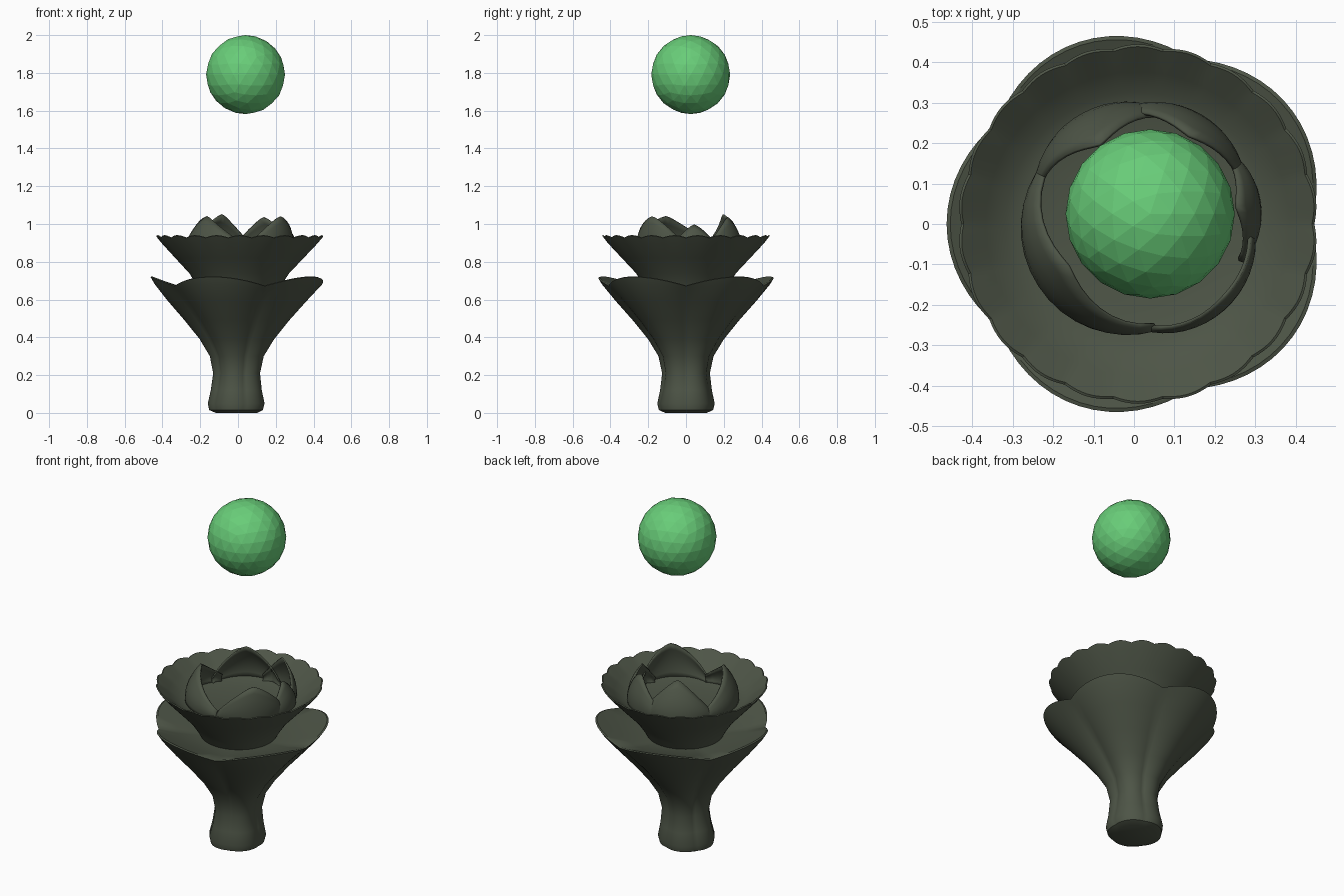
import bpy
import bmesh
from math import sin, cos, pi, radians, tau

if "Cube" in bpy.data.objects:
    bpy.data.objects.remove(bpy.data.objects["Cube"])


def material(name, colour):
    m = bpy.data.materials.new(name)
    m.use_nodes = True
    m.diffuse_color = colour
    m.node_tree.nodes["Principled BSDF"].inputs["Base Color"].default_value = colour
    return m


leaf = material("dark moss green", (0.075, 0.09, 0.062, 1))
glow = material("bright green", (0.14, 0.61, 0.19, 1))


def finish(name, bm, mat, smooth=True):
    bmesh.ops.recalc_face_normals(bm, faces=bm.faces)
    mesh = bpy.data.meshes.new(name)
    bm.to_mesh(mesh)
    bm.free()
    mesh.materials.append(mat)
    ob = bpy.data.objects.new(name, mesh)
    bpy.context.collection.objects.link(ob)
    if smooth:
        bpy.ops.object.select_all(action="DESELECT")
        ob.select_set(True)
        bpy.context.view_layer.objects.active = ob
        bpy.ops.object.shade_smooth_by_angle(angle=radians(35))
    return ob


def lathe(name, profile, segments, wave, lean):
    """Spin (radius, height, radial wave, vertical wave) rows into a closed skin."""
    bm = bmesh.new()
    rings = []
    for r, z, wr, wz in profile:
        ring = []
        for i in range(segments):
            a = tau * i / segments
            w = wave(a)
            ring.append(bm.verts.new((lean * (z - 0.3) + (r + wr * w) * cos(a),
                                      (r + wr * w) * sin(a), z + wz * w)))
        rings.append(ring)
    for low, high in zip(rings, rings[1:]):
        for i in range(segments):
            j = (i + 1) % segments
            bm.faces.new((low[i], low[j], high[j], high[i]))
    bm.faces.new(rings[0])
    bm.faces.new(rings[-1])
    return finish(name, bm, leaf)


# Five broad lobes with creased valleys on the stem and lower cup
def five_lobes(a):
    return 2 * abs(cos(2.5 * (a - radians(36)))) - 1.1


lathe("stem_and_lower_cup", [
    (0.11, 0, 0, 0), (0.142, 0.015, 0.004, 0), (0.15, 0.05, 0.004, 0),
    (0.134, 0.12, 0.006, 0), (0.122, 0.21, 0.008, 0), (0.14, 0.3, 0.01, 0),
    (0.194, 0.39, 0.012, 0), (0.274, 0.49, 0.015, 0), (0.363, 0.59, 0.02, 0.006),
    (0.43, 0.667, 0.024, 0.018), (0.453, 0.698, 0.022, 0.024),
    (0.444, 0.701, 0.022, 0.024), (0.34, 0.668, 0.015, 0.012), (0.2, 0.64, 0, 0),
], 80, five_lobes, 0.025)


# Flared upper cup with a scalloped rim
def scallops(a):
    return 2 * abs(sin(11 * a)) - 1


lathe("upper_cup", [
    (0.18, 0.6, 0, 0), (0.225, 0.68, 0, 0), (0.265, 0.74, 0, 0),
    (0.34, 0.82, 0, 0), (0.41, 0.895, 0.002, 0.002), (0.44, 0.932, 0.004, 0.006),
    (0.434, 0.935, 0.004, 0.006), (0.375, 0.89, 0, 0), (0.325, 0.85, 0, 0),
    (0.29, 0.84, 0, 0), (0.2, 0.82, 0, 0),
], 176, scallops, 0.015)


# Pointed inner petals, curled around the middle
def petal(name, angle, half_width, top, tip_radius):
    bm = bmesh.new()
    cols, rows, base = 16, 6, 0.83
    grid = []
    for i in range(cols + 1):
        u = 2 * i / cols - 1
        a = radians(angle + half_width * u)
        height = (top - base) * (1 - 0.8 * abs(u) ** 1.4)
        column = []
        for j in range(rows + 1):
            t = j / rows
            lean = t * height / (top - base)
            r = (0.295 + 0.01 * sin(pi * t) + (tip_radius - 0.295) * lean ** 1.7
                 - 0.03 * u * u)
            column.append(bm.verts.new((0.015 + r * cos(a), 0.01 + r * sin(a),
                                        base + height * t)))
        grid.append(column)
    for left, right in zip(grid, grid[1:]):
        for j in range(rows):
            bm.faces.new((left[j], right[j], right[j + 1], left[j + 1]))
    ob = finish(name, bm, leaf)
    solid = ob.modifiers.new("thickness", "SOLIDIFY")
    solid.thickness = 0.008
    solid.offset = 0


for n, (angle, width, top, tip) in enumerate([
        (8, 30, 0.995, 0.24), (60, 40, 1.035, 0.24), (118, 42, 1.05, 0.21),
        (213, 65, 1.04, 0.21), (318, 42, 1.04, 0.28)]):
    petal(f"inner_petal_{n + 1}", angle, width, top, tip)

# Faceted orb floating above the bloom
bm = bmesh.new()
bmesh.ops.create_icosphere(bm, subdivisions=3, radius=0.209)
bmesh.ops.translate(bm, verts=bm.verts, vec=(0.04, 0.025, 1.791))
finish("floating_orb", bm, glow, smooth=False)
